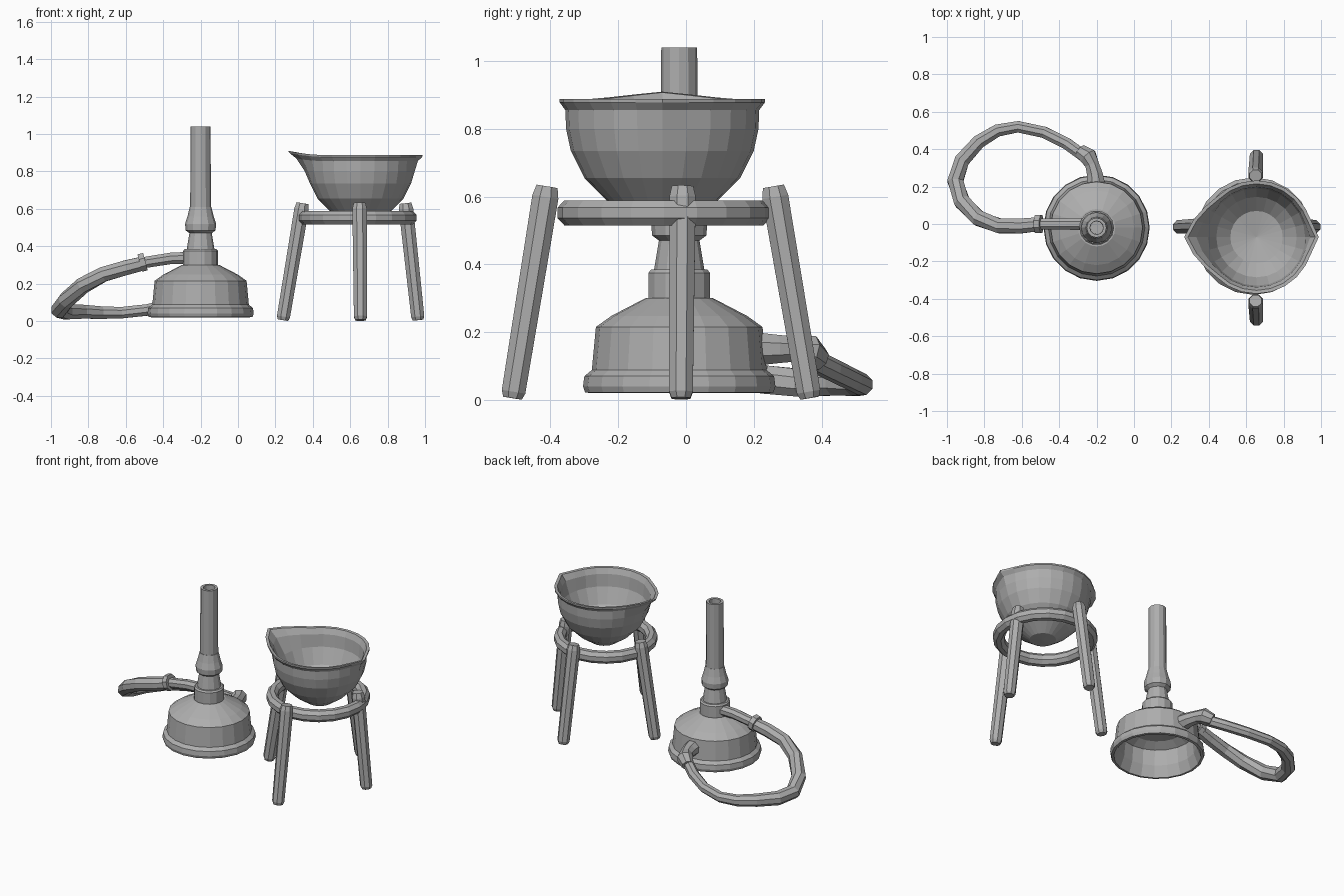
import bpy, bmesh, math
from mathutils import Vector

cube = bpy.data.objects.get("Cube")
if cube:
    bpy.data.objects.remove(cube, do_unlink=True)

GREY = (0.42, 0.42, 0.42, 1)
grey = bpy.data.materials.new("plain_grey")
grey.use_nodes = True
grey.diffuse_color = GREY
bsdf = next(n for n in grey.node_tree.nodes if n.type == 'BSDF_PRINCIPLED')
bsdf.inputs["Base Color"].default_value = GREY
bsdf.inputs["Roughness"].default_value = 0.8


def finish(name, bm):
    bmesh.ops.remove_doubles(bm, verts=bm.verts[:], dist=0.0005)
    bmesh.ops.recalc_face_normals(bm, faces=bm.faces[:])
    mesh = bpy.data.meshes.new(name)
    bm.to_mesh(mesh)
    bm.free()
    mesh.materials.append(grey)
    obj = bpy.data.objects.new(name, mesh)
    bpy.context.scene.collection.objects.link(obj)
    return obj


def bridge(bm, loops, closed=False):
    """Join successive rings of vertices with quads."""
    pairs = list(zip(loops, loops[1:]))
    if closed:
        pairs.append((loops[-1], loops[0]))
    for a, b in pairs:
        n = len(a)
        for i in range(n):
            j = (i + 1) % n
            bm.faces.new((a[i], a[j], b[j], b[i]))


def lathe(name, centre, profile, sides, shape=None, closed=False):
    """Spin a (radius, height) profile; shape may adjust each point."""
    bm = bmesh.new()
    loops = []
    for r, z in profile:
        ring = []
        for i in range(sides):
            a = math.tau * i / sides
            rr, zz = shape(r, z, a) if shape else (r, z)
            ring.append(bm.verts.new((centre[0] + rr * math.cos(a),
                                      centre[1] + rr * math.sin(a), zz)))
        loops.append(ring)
    bridge(bm, loops, closed)
    return finish(name, bm)


def tube(name, path, radii, sides=8):
    """Capped round bar along a path, one radius per point."""
    pts = [Vector(p) for p in path]
    bm = bmesh.new()
    loops = []
    for k, p in enumerate(pts):
        t = (pts[min(k + 1, len(pts) - 1)] - pts[max(k - 1, 0)]).normalized()
        ref = Vector((0, 0, 1)) if abs(t.z) < 0.8 else Vector((0, 1, 0))
        u = t.cross(ref).normalized()
        v = t.cross(u)
        ring = []
        for i in range(sides):
            a = math.tau * (i + 0.5) / sides
            ring.append(bm.verts.new(p + radii[k] * (u * math.cos(a) + v * math.sin(a))))
        loops.append(ring)
    bridge(bm, loops)
    bm.faces.new(loops[0])
    bm.faces.new(loops[-1])
    return finish(name, bm)


# Burner: hollow base, collar, waisted valve and open barrel
BURNER = (-0.2, -0.02)
lathe("burner_base", BURNER,
      [(0, 0.23), (0.17, 0.22), (0.225, 0.19), (0.235, 0.09), (0.262, 0.02),
       (0.278, 0.022), (0.284, 0.04), (0.28, 0.07), (0.258, 0.088), (0.255, 0.12),
       (0.246, 0.215), (0.2, 0.248), (0.1, 0.3), (0, 0.3)], 20)
lathe("burner_collar", BURNER,
      [(0, 0.28), (0.093, 0.28), (0.093, 0.375), (0.085, 0.385), (0, 0.385)], 14)
lathe("burner_valve", BURNER,
      [(0, 0.37), (0.075, 0.38), (0.06, 0.47), (0.08, 0.485), (0.083, 0.52),
       (0.07, 0.56), (0.058, 0.61), (0, 0.61)], 12)
lathe("burner_barrel", BURNER,
      [(0, 0.58), (0.056, 0.58), (0.053, 1.04), (0.036, 1.04), (0.034, 0.8), (0, 0.8)], 12)

# Gas hose with its two fittings
tube("gas_inlet", [(-0.22, 0, 0.34), (-0.36, 0, 0.335), (-0.52, 0, 0.31)],
     [0.035, 0.033, 0.032])
tube("hose_clamp", [(-0.495, 0, 0.318), (-0.525, 0, 0.31)], [0.052, 0.052])
tube("gas_hose",
     [(-0.5, 0, 0.31), (-0.6, -0.01, 0.285), (-0.72, -0.01, 0.25), (-0.83, 0.03, 0.19),
      (-0.92, 0.12, 0.11), (-0.955, 0.23, 0.06), (-0.92, 0.34, 0.05),
      (-0.83, 0.44, 0.05), (-0.73, 0.5, 0.045), (-0.62, 0.52, 0.045),
      (-0.48, 0.49, 0.06), (-0.36, 0.43, 0.09), (-0.25, 0.35, 0.13)],
     [0.04, 0.043, 0.043, 0.045, 0.046, 0.046, 0.044, 0.04, 0.036, 0.033,
      0.033, 0.034, 0.034])
tube("hose_fitting", [(-0.2, 0.19, 0.15), (-0.21, 0.27, 0.15), (-0.225, 0.32, 0.15),
                      (-0.245, 0.36, 0.145), (-0.285, 0.39, 0.12)],
     [0.055, 0.045, 0.04, 0.05, 0.038])

# Stand: ring on four splayed legs
lathe("stand_ring", (0.64, -0.065),
      [(0.28 + 0.037 * math.cos(math.tau * (k + 0.5) / 8),
        0.552 + 0.04 * math.sin(math.tau * (k + 0.5) / 8)) for k in range(8)],
      20, closed=True)
LEGS = {"front": ((0.65, -0.41), (0.655, -0.512)),
        "back": ((0.65, 0.258), (0.655, 0.365)),
        "right": ((0.345, -0.01), (0.24, -0.015)),
        "left": ((0.895, -0.01), (0.963, -0.015))}
for side, (top, foot) in LEGS.items():
    t, f = Vector((*top, 0.63)), Vector((*foot, 0.005))
    tube(side + "_leg", [f, f.lerp(t, 0.03), f.lerp(t, 0.95), t],
         [0.03, 0.038, 0.042, 0.034], 8)


# Bowl: flared rim, pouring spout on one side and small lip opposite
def pour(r, z, a):
    lift = max(0, (z - 0.78) / 0.11)
    off = abs(abs(a) - math.pi)
    spout = max(0, 1 - off / 0.75) ** 1.3
    lip = max(0, 1 - min(a, math.tau - a) / 0.3)
    return r + lift * (0.085 * spout + 0.03 * lip), z + 0.022 * lift * spout


lathe("bowl", (0.655, -0.07),
      [(0, 0.525), (0.08, 0.53), (0.16, 0.585), (0.23, 0.655), (0.27, 0.735),
       (0.284, 0.80), (0.286, 0.855), (0.303, 0.878), (0.303, 0.888), (0.285, 0.886),
       (0.268, 0.85), (0.26, 0.77), (0.215, 0.67), (0.14, 0.6), (0, 0.575)],
      24, shape=pour)
